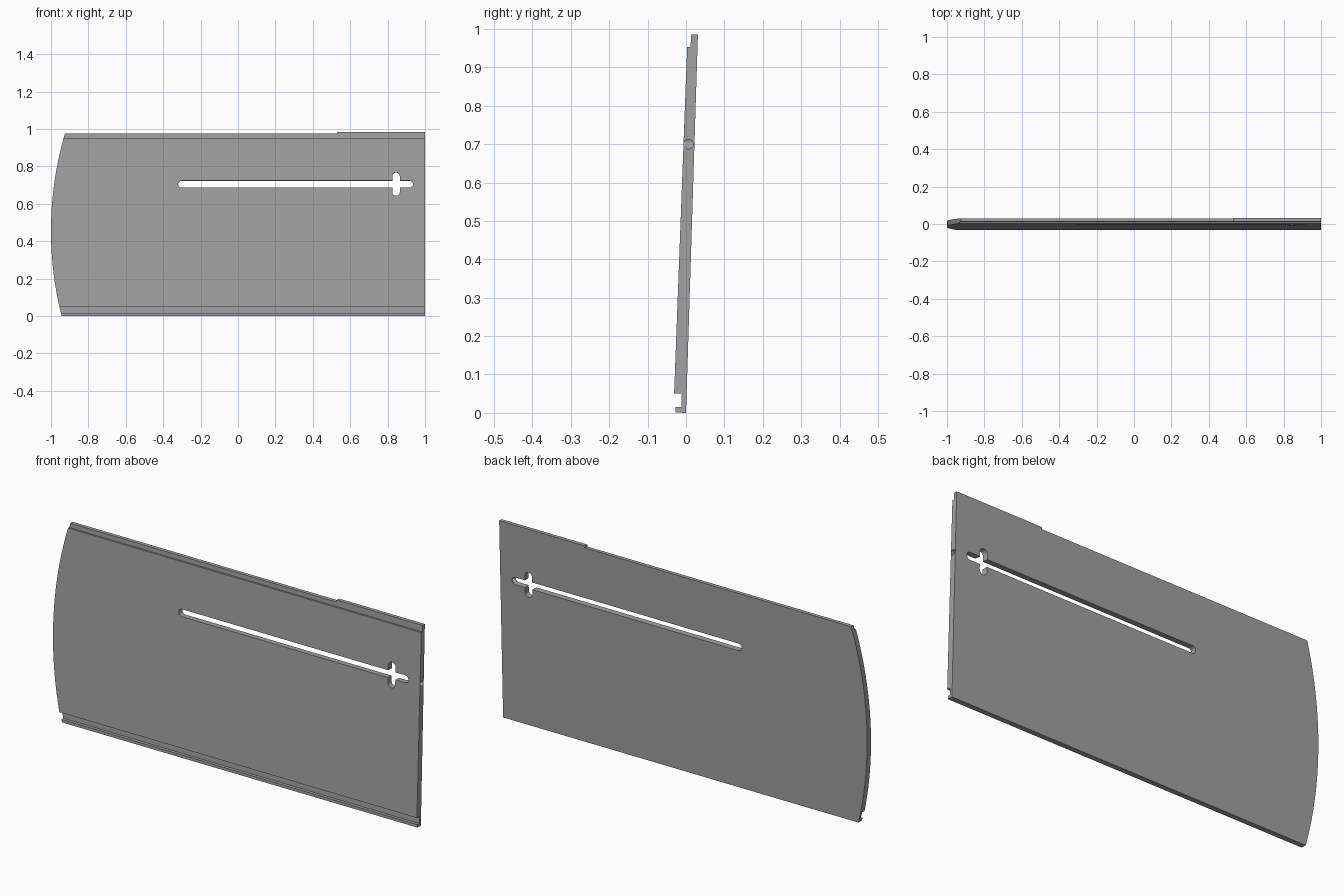
import bpy, bmesh
from math import sin, cos, pi, sqrt
from mathutils import Matrix

cube = bpy.data.objects.get("Cube")
if cube:
    bpy.data.objects.remove(cube, do_unlink=True)

grey = bpy.data.materials.new("plain grey")
grey.use_nodes = True
colour = (0.36, 0.36, 0.36, 1)
grey.diffuse_color = colour
grey.node_tree.nodes["Principled BSDF"].inputs["Base Color"].default_value = colour


def prism(name, outline, along, lo, hi):
    """Extrude a closed outline: (y, z) points along x, or (x, z) points along y."""
    bm = bmesh.new()
    verts = [bm.verts.new((lo, a, b) if along == "x" else (a, lo, b)) for a, b in outline]
    face = bm.faces.new(verts)
    moved = bmesh.ops.extrude_face_region(bm, geom=[face])["geom"]
    step = (hi - lo, 0, 0) if along == "x" else (0, hi - lo, 0)
    bmesh.ops.translate(bm, vec=step, verts=[v for v in moved if isinstance(v, bmesh.types.BMVert)])
    bmesh.ops.recalc_face_normals(bm, faces=bm.faces)
    mesh = bpy.data.meshes.new(name)
    bm.to_mesh(mesh)
    bm.free()
    mesh.materials.append(grey)
    obj = bpy.data.objects.new(name, mesh)
    bpy.context.collection.objects.link(obj)
    return obj


def combine(target, cutter, operation):
    cutter.hide_render = True
    mod = target.modifiers.new("cut", "BOOLEAN")
    mod.operation, mod.object, mod.solver = operation, cutter, "EXACT"
    bpy.context.view_layer.objects.active = target
    bpy.ops.object.modifier_apply(modifier=mod.name)
    bpy.data.objects.remove(cutter, do_unlink=True)


def stadium(length, radius, n=12):
    """Round-ended slot outline lying along its first axis."""
    half = length / 2 - radius
    return [((half if k <= n else -half) + radius * cos(t), radius * sin(t))
            for k in range(2 * n + 2)
            for t in [-pi / 2 + pi * (k if k <= n else k - 1) / n]]


# Leaning panel section with a rebated top edge and a grooved foot
section = [(0, 0), (0.031, 0.985), (0.013, 0.985), (0.012, 0.953), (0.003, 0.953),
           (-0.031, 0.05), (-0.011, 0.05), (-0.012, 0.015), (-0.027, 0.015), (-0.027, 0.001)]
panel = prism("sliding_panel", section, "x", -1.05, 1)

# Front outline: bowed left end and a raised stretch of the top edge
bow, middle = 1.85, 0.455
heights = [-0.02 + 0.995 * i / 32 for i in range(33)]
arc = [(-1 + bow - sqrt(bow ** 2 - (z - middle) ** 2), z) for z in heights]
outline = arc + [(0.53, 0.975), (0.53, 1.1), (1.1, 1.1), (1.1, -0.02)]
combine(panel, prism("outline_cutter", outline, "y", -0.2, 0.2), "INTERSECT")

# Long slot and its short cross slot, cut square to the leaning panel
lean = Matrix.Rotation(-0.034, 4, "X")
for x, length, radius, upright in ((0.308, 1.256, 0.018, False), (0.845, 0.125, 0.02, True)):
    shape = stadium(length, radius)
    if upright:
        shape = [(b, a) for a, b in shape]
    cutter = prism("slot_cutter", shape, "y", -0.1, 0.1)
    cutter.data.transform(Matrix.Translation((x, 0.007, 0.705)) @ lean)
    combine(panel, cutter, "DIFFERENCE")

# Round hole from the right-hand edge into the slot
ring = [(0.0065 + 0.0125 * cos(2 * pi * k / 24), 0.7 + 0.0125 * sin(2 * pi * k / 24)) for k in range(24)]
combine(panel, prism("hole_cutter", ring, "x", 0.9, 1.1), "DIFFERENCE")

bpy.context.view_layer.objects.active = panel
panel.select_set(True)
bpy.ops.object.shade_smooth_by_angle()
